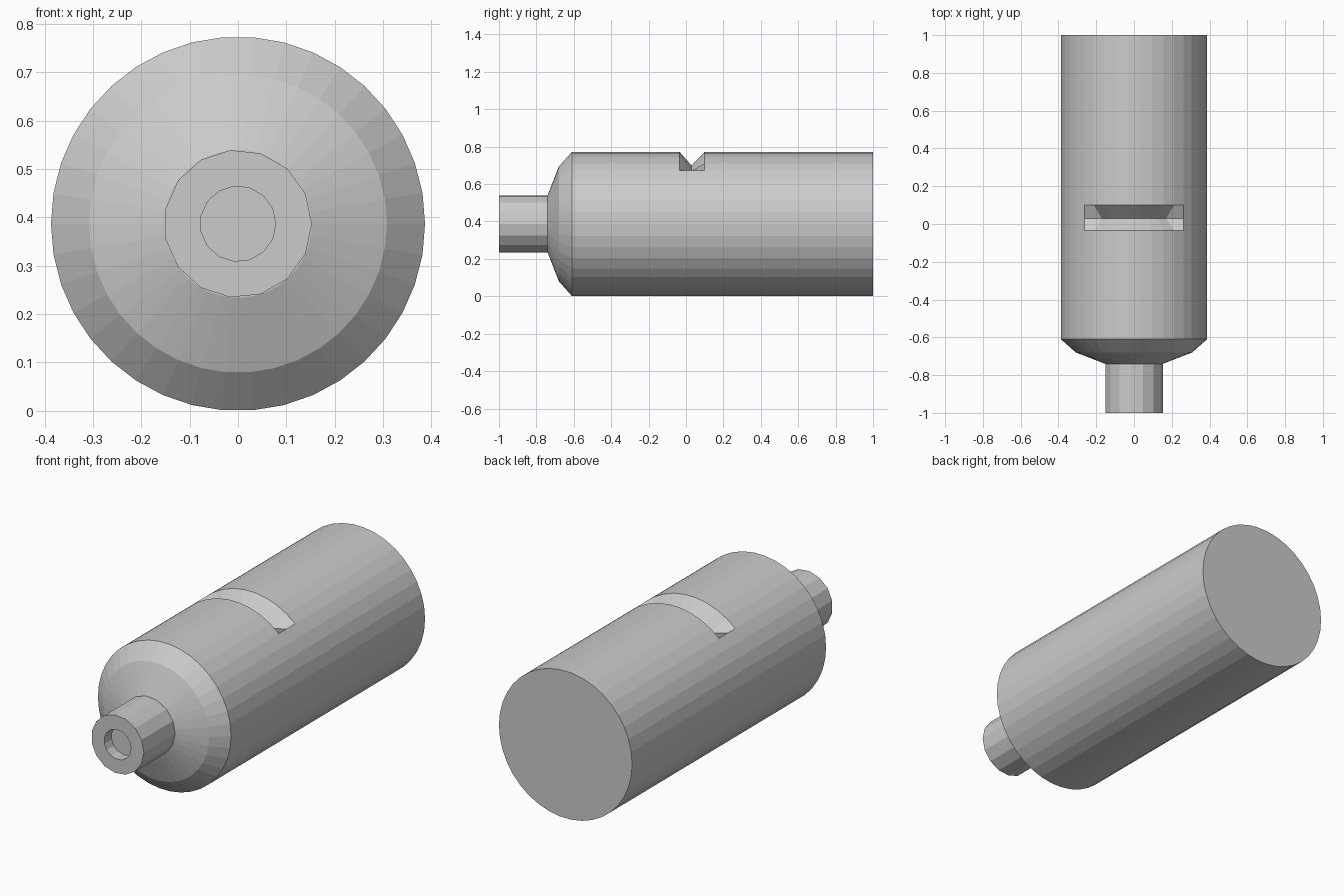
import bpy
import bmesh
from math import cos, sin, pi, radians

AXIS_Z = 0.387
RADIUS = 0.387

cube = bpy.data.objects.get("Cube")
if cube:
    bpy.data.objects.remove(cube, do_unlink=True)

grey = bpy.data.materials.new("plain grey")
grey.use_nodes = True
colour = (0.6, 0.6, 0.6, 1)
grey.diffuse_color = colour
grey.node_tree.nodes["Principled BSDF"].inputs["Base Color"].default_value = colour


def lathe(name, profile, sides, reshape=None):
    """Closed flat-faced turning about the y axis; profile holds (y, radius)."""
    bm = bmesh.new()
    rings = []
    for i, (y, radius) in enumerate(profile):
        ring = []
        for k in range(sides):
            a = 2 * pi * k / sides
            r = reshape(i, a, radius) if reshape else radius
            ring.append(bm.verts.new((r * cos(a), y, AXIS_Z + r * sin(a))))
        rings.append(ring)
    for low, high in zip(rings, rings[1:]):
        for k in range(sides):
            n = (k + 1) % sides
            bm.faces.new((low[k], low[n], high[n], high[k]))
    bm.faces.new(rings[0])
    bm.faces.new(rings[-1])
    bmesh.ops.recalc_face_normals(bm, faces=bm.faces)
    mesh = bpy.data.meshes.new(name)
    bm.to_mesh(mesh)
    bm.free()
    mesh.materials.append(grey)
    obj = bpy.data.objects.new(name, mesh)
    bpy.context.collection.objects.link(obj)
    return obj


# Body with a tapered shoulder and a V notch pressed into its top
body_profile = [(-0.74, 0.153), (-0.68, 0.308), (-0.61, RADIUS),
                (-0.035, RADIUS), (0.03, RADIUS), (0.10, RADIUS), (1.0, RADIUS)]
NOTCH_RING = 4


def press_notch(ring, angle, radius):
    in_notch = ring == NOTCH_RING and abs(angle - pi / 2) < radians(36)
    return radius * 0.81 if in_notch else radius


lathe("body", body_profile, 38, press_notch)

# Neck with a shallow round socket in its front
lathe("neck", [(-0.73, 0.153), (-1.0, 0.153), (-1.0, 0.078), (-0.94, 0.078)], 15)
